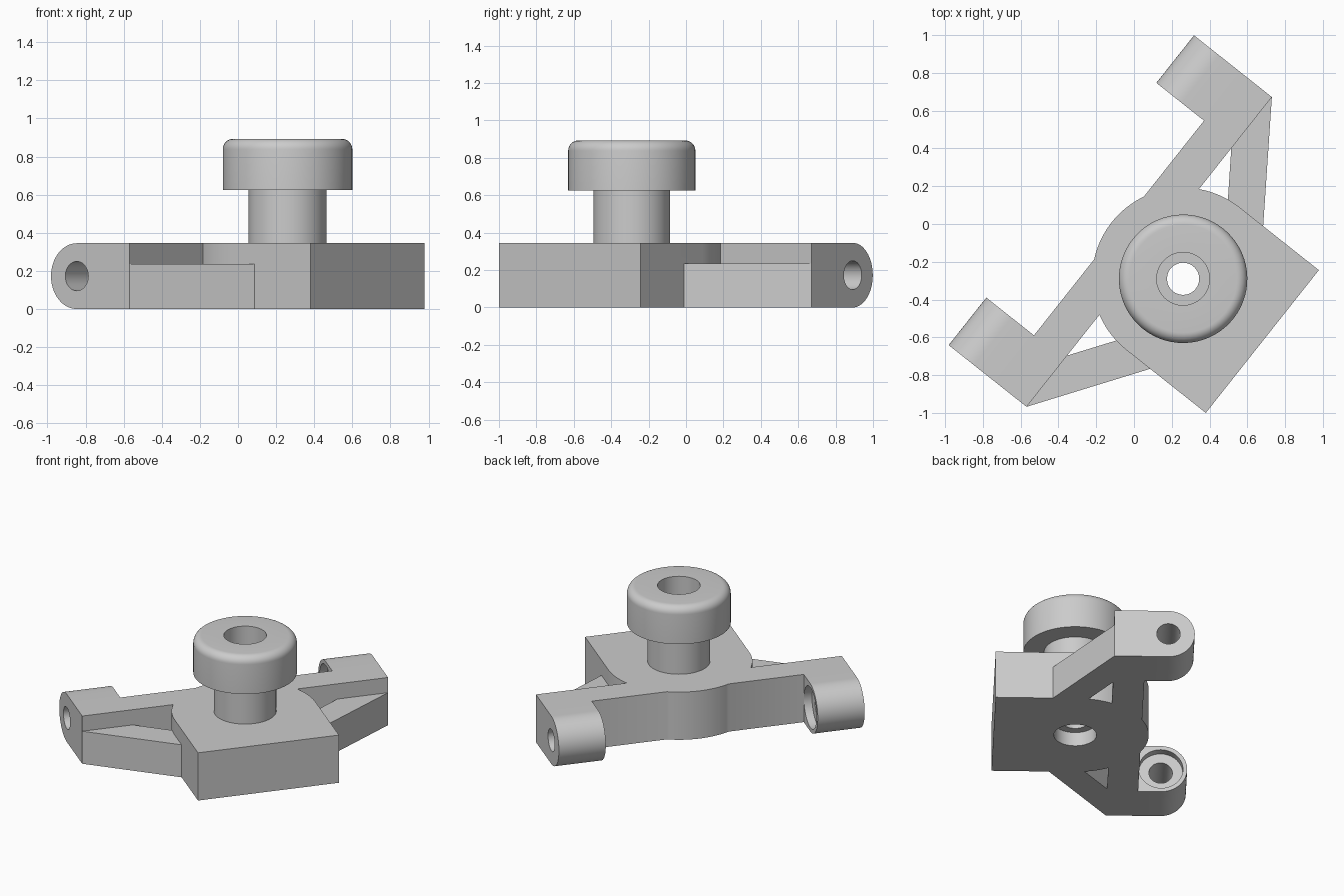
import bpy, bmesh, math
from mathutils import Matrix

if "Cube" in bpy.data.objects:
    bpy.data.objects.remove(bpy.data.objects["Cube"])

H = 0.345                      # body thickness
R = 0.482                      # hub radius and block half width
PIVOT = (0.26, -0.29, 0)       # knob axis
PLACE = Matrix.Translation(PIVOT) @ Matrix.Rotation(math.radians(51.62), 4, 'Z')

grey = bpy.data.materials.new("light grey")
grey.diffuse_color = (0.6, 0.6, 0.6, 1)
grey.use_nodes = True
grey.node_tree.nodes["Principled BSDF"].inputs["Base Color"].default_value = grey.diffuse_color


def finish(name, bm):
    bmesh.ops.recalc_face_normals(bm, faces=bm.faces)
    mesh = bpy.data.meshes.new(name)
    bm.to_mesh(mesh)
    bm.free()
    ob = bpy.data.objects.new(name, mesh)
    bpy.context.collection.objects.link(ob)
    mesh.materials.append(grey)
    ob.matrix_world = PLACE
    return ob


def prism(name, pts, lo, hi, along_x=False):
    """Extrude a 2D outline along z, or a (y, z) outline along x."""
    bm = bmesh.new()
    place = (lambda a, b, t: (t, a, b)) if along_x else (lambda a, b, t: (a, b, t))
    low, high = ([bm.verts.new(place(a, b, t)) for a, b in pts] for t in (lo, hi))
    bm.faces.new(low)
    bm.faces.new(high)
    n = len(pts)
    for i in range(n):
        j = (i + 1) % n
        bm.faces.new((low[i], low[j], high[j], high[i]))
    return finish(name, bm)


def arc(cx, cy, r, a0, a1, n):
    return [(cx + r * math.cos(math.radians(a0 + (a1 - a0) * i / n)),
             cy + r * math.sin(math.radians(a0 + (a1 - a0) * i / n))) for i in range(n + 1)]


def combine(target, other, op):
    mod = target.modifiers.new(op, 'BOOLEAN')
    mod.operation, mod.solver, mod.object = op, 'EXACT', other
    bpy.context.view_layer.objects.active = target
    bpy.ops.object.modifier_apply(modifier=mod.name)
    bpy.data.objects.remove(other)


def smooth(ob):
    bpy.ops.object.select_all(action='DESELECT')
    ob.select_set(True)
    bpy.context.view_layer.objects.active = ob
    bpy.ops.object.shade_smooth_by_angle(angle=math.radians(30))


# Body: square block, round hub and cross bar in one outline
BAR_IN, BAR_OUT, TIP = 0.229, 0.433, 1.046
a_in = math.degrees(math.asin(BAR_IN / R))
a_out = math.degrees(math.asin(BAR_OUT / R))
right = [(R, -0.535)] + arc(0, 0, R, 0, a_in, 10) + [(TIP, BAR_IN), (TIP, BAR_OUT)]
left = [(-x, y) for x, y in reversed(right)]
body = prism("bracket_body", right + arc(0, 0, R, a_out, 180 - a_out, 20) + left, 0, H)

# Hinge ears with rounded ends, and low diagonal struts, on both sides
EAR_Y, EAR_IN = 0.755 - H / 2, 0.725
ear_profile = [(0.33, 0)] + arc(EAR_Y, H / 2, H / 2, -90, 90, 32) + [(0.33, H)]
strut = [(TIP, BAR_IN), (R, -0.159), (0.4, -0.159), (0.4, 0.022), (0.70, BAR_IN)]
for s in (-1, 1):
    ear = prism("hinge_ear", ear_profile, s * EAR_IN, s * TIP, True)
    combine(body, ear, 'UNION')
    combine(body, prism("strut", [(s * x, y) for x, y in strut], 0, 0.235), 'UNION')

# Pin holes, counterbored on the inner ear faces
for s in (-1, 1):
    for r, lo, hi in ((0.077, 0.65, 1.1), (0.145, 0.65, EAR_IN + 0.055)):
        circle = arc(EAR_Y, H / 2, r, 0, 360, 40)[:-1]
        combine(body, prism("pin_hole", circle, s * lo, s * hi, True), 'DIFFERENCE')

# Stepped centre bore
for r, lo, hi in ((0.085, -0.1, 0.5), (0.14, -0.1, 0.1), (0.14, 0.2, 0.5)):
    circle = arc(0, 0, r, 0, 360, 64)[:-1]
    combine(body, prism("centre_bore", circle, lo, hi), 'DIFFERENCE')
smooth(body)

# Post and knob: hollow turned profile with a rounded top rim
profile = [(0.14, H), (0.205, H), (0.205, 0.625), (0.34, 0.625)]
profile += arc(0.285, 0.838, 0.055, 0, 90, 8) + [(0.14, 0.893)]
bm = bmesh.new()
STEPS = 64
rings = [[bm.verts.new((r * math.cos(k * math.tau / STEPS), r * math.sin(k * math.tau / STEPS), z))
          for r, z in profile] for k in range(STEPS)]
for k in range(STEPS):
    a, b = rings[k], rings[(k + 1) % STEPS]
    for i in range(len(profile)):
        j = (i + 1) % len(profile)
        bm.faces.new((a[i], b[i], b[j], a[j]))
smooth(finish("knob_and_post", bm))
